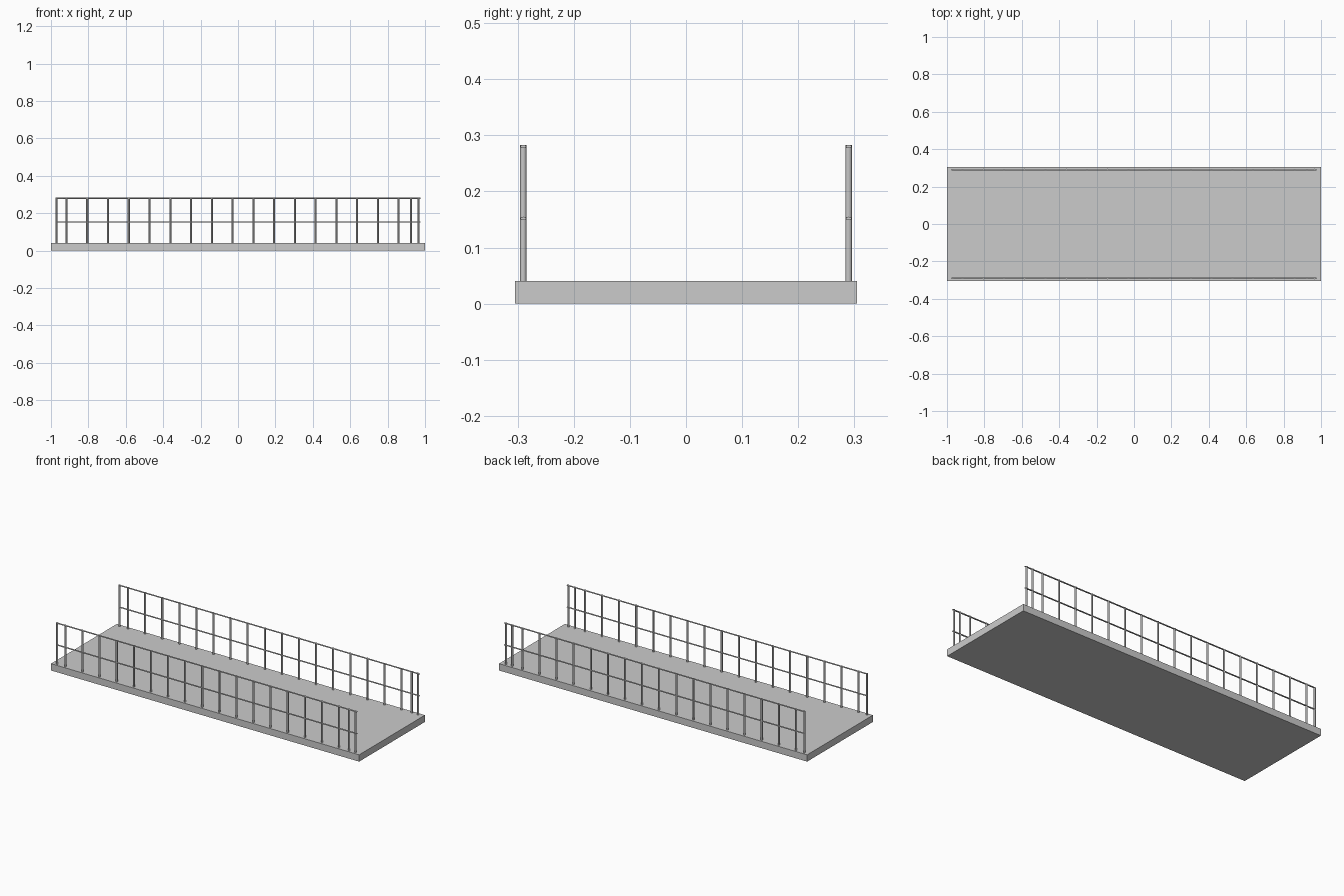
import bpy
import math

cube = bpy.data.objects.get("Cube")
if cube:
    bpy.data.objects.remove(cube, do_unlink=True)

GREY = (0.6, 0.6, 0.6, 1)
grey = bpy.data.materials.new("concrete_grey")
grey.use_nodes = True
grey.diffuse_color = GREY
grey.node_tree.nodes["Principled BSDF"].inputs["Base Color"].default_value = GREY

DECK_TOP = 0.04
RAIL_TOP = 0.283
RAIL_Y = 0.29


def finish(name):
    obj = bpy.context.object
    obj.name = name
    obj.data.materials.append(grey)
    return obj


def post(name, x, y):
    """Round upright standing on the deck."""
    height = RAIL_TOP - DECK_TOP
    bpy.ops.mesh.primitive_cylinder_add(
        vertices=12, radius=0.0055, depth=height,
        location=(x, y, DECK_TOP + height / 2))
    finish(name)
    bpy.ops.object.shade_smooth_by_angle()


def rail(name, y, z):
    """Slightly flattened bar running along the deck."""
    bpy.ops.mesh.primitive_cylinder_add(
        vertices=12, radius=0.005, depth=1.95,
        location=(0, y, z), rotation=(0, math.pi / 2, 0))
    bpy.context.object.scale.x = 0.6
    finish(name)
    bpy.ops.object.shade_smooth_by_angle()


# Deck slab
bpy.ops.mesh.primitive_cube_add(size=1, location=(0, 0, DECK_TOP / 2))
deck = finish("deck")
deck.scale = (2, 0.61, DECK_TOP)

# Railings: evenly spaced posts, plus extra ones closing the ends
post_x = [-0.971] + [-0.917 + 0.111 * i for i in range(17)] + [0.925, 0.966]
for side, y in (("front", -RAIL_Y), ("back", RAIL_Y)):
    for i, x in enumerate(post_x):
        post(f"{side}_post_{i + 1}", x, y)
    rail(f"{side}_top_rail", y, RAIL_TOP - 0.003)
    rail(f"{side}_middle_rail", y, 0.152)
